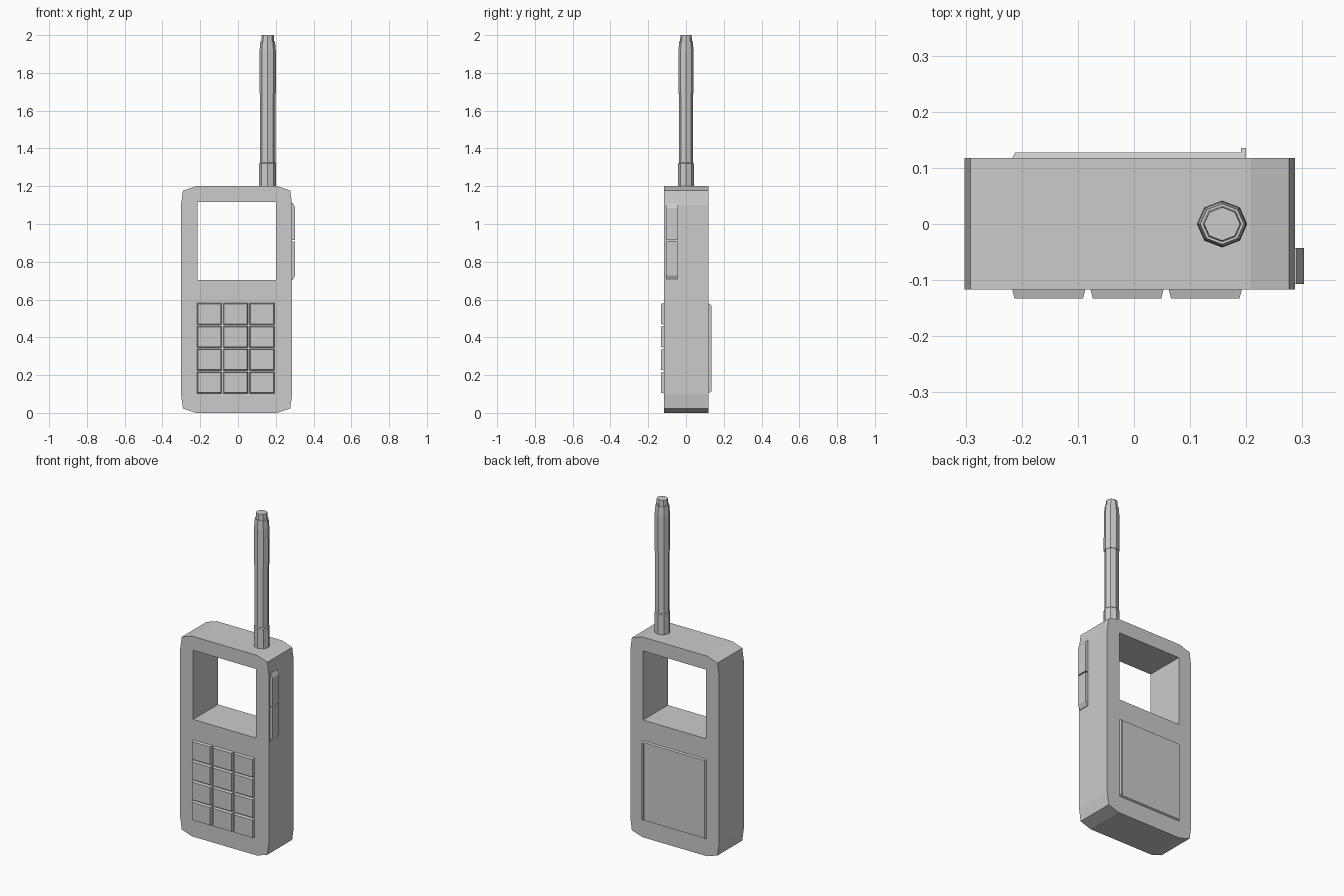
import bpy, bmesh, math
from mathutils import Vector

if "Cube" in bpy.data.objects:
    bpy.data.objects.remove(bpy.data.objects["Cube"])


def finish(name, bm):
    bmesh.ops.recalc_face_normals(bm, faces=bm.faces[:])
    mesh = bpy.data.meshes.new(name)
    bm.to_mesh(mesh)
    bm.free()
    obj = bpy.data.objects.new(name, mesh)
    bpy.context.collection.objects.link(obj)
    return obj


def loft(name, rings):
    """Closed solid through rings that share a point count."""
    bm = bmesh.new()
    loops = [[bm.verts.new(p) for p in ring] for ring in rings]
    n = len(loops[0])
    for a, b in zip(loops, loops[1:]):
        for i in range(n):
            j = (i + 1) % n
            bm.faces.new((a[i], a[j], b[j], b[i]))
    bm.faces.new(loops[0])
    bm.faces.new(loops[-1])
    return finish(name, bm)


def rect(x0, x1, z0, z1, y, inset=0.0):
    x0, x1, z0, z1 = x0 + inset, x1 - inset, z0 + inset, z1 - inset
    return [(x0, y, z0), (x1, y, z0), (x1, y, z1), (x0, y, z1)]


FRONT, BACK = -0.117, 0.118
CX, CZ = -0.0075, 0.6

# Body: chamfered outline with a window straight through it
corner = [(0.2945, 0.5), (0.284, 0.577), (0.215, 0.6)]
half = corner + [(-x, z) for x, z in reversed(corner)]
outline = [(CX + x, FRONT, CZ + z) for x, z in half]
outline += [(CX - x, FRONT, CZ - z) for x, z in half]
window = rect(-0.215, 0.202, 0.703, 1.117, FRONT)

bm = bmesh.new()
edges = []
for loop in (outline, window):
    vs = [bm.verts.new(p) for p in loop]
    edges += [bm.edges.new((vs[i - 1], vs[i])) for i in range(len(vs))]
bmesh.ops.triangle_fill(bm, use_beauty=True, edges=edges, normal=(0, -1, 0))
ext = bmesh.ops.extrude_face_region(bm, geom=bm.faces[:])["geom"]
bmesh.ops.translate(bm, vec=Vector((0, BACK - FRONT, 0)),
                    verts=[g for g in ext if isinstance(g, bmesh.types.BMVert)])
finish("body", bm)

# Keypad: 4 rows of 3 tapered keys
for row in range(4):
    for col in range(3):
        x, z = -0.217 + col * 0.1395, 0.467 - row * 0.1213
        loft(f"key_{row + 1}_{col + 1}",
             [rect(x, x + 0.13, z, z + 0.114, FRONT + 0.01),
              rect(x, x + 0.13, z, z + 0.114, FRONT),
              rect(x, x + 0.13, z, z + 0.114, FRONT - 0.016, 0.004)])

# Battery cover on the back, with a raised rib along one edge
loft("battery_cover", [rect(-0.217, 0.194, 0.103, 0.58, BACK - 0.01),
                       rect(-0.217, 0.194, 0.103, 0.58, BACK),
                       rect(-0.212, 0.194, 0.108, 0.575, BACK + 0.009)])
loft("cover_rib", [rect(0.191, 0.2, 0.103, 0.58, BACK - 0.01),
                   rect(0.191, 0.2, 0.103, 0.58, BACK),
                   rect(0.191, 0.2, 0.115, 0.568, BACK + 0.017)])

# Side buttons: long outer end of each is chamfered
for name, z_in, z_out, slope in (("upper_side_button", 0.915, 1.11, -0.025),
                                 ("lower_side_button", 0.908, 0.703, 0.025)):
    prof = [(0.275, z_in), (0.303, z_in), (0.303, z_out + slope),
            (0.29, z_out), (0.275, z_out)]
    loft(name, [[(x, y, z) for x, z in prof] for y in (-0.107, -0.043)])

# Antenna: eight-sided stepped rod
steps = [(0.045, 1.19), (0.045, 1.32), (0.0405, 1.325), (0.0405, 1.69),
         (0.044, 1.69), (0.0435, 1.91), (0.039, 1.965), (0.034, 1.965),
         (0.032, 2.0)]
loft("antenna", [[(0.157 + r * math.cos(k * math.pi / 4),
                   0.93 * r * math.sin(k * math.pi / 4), z)
                  for k in range(8)] for r, z in steps])
